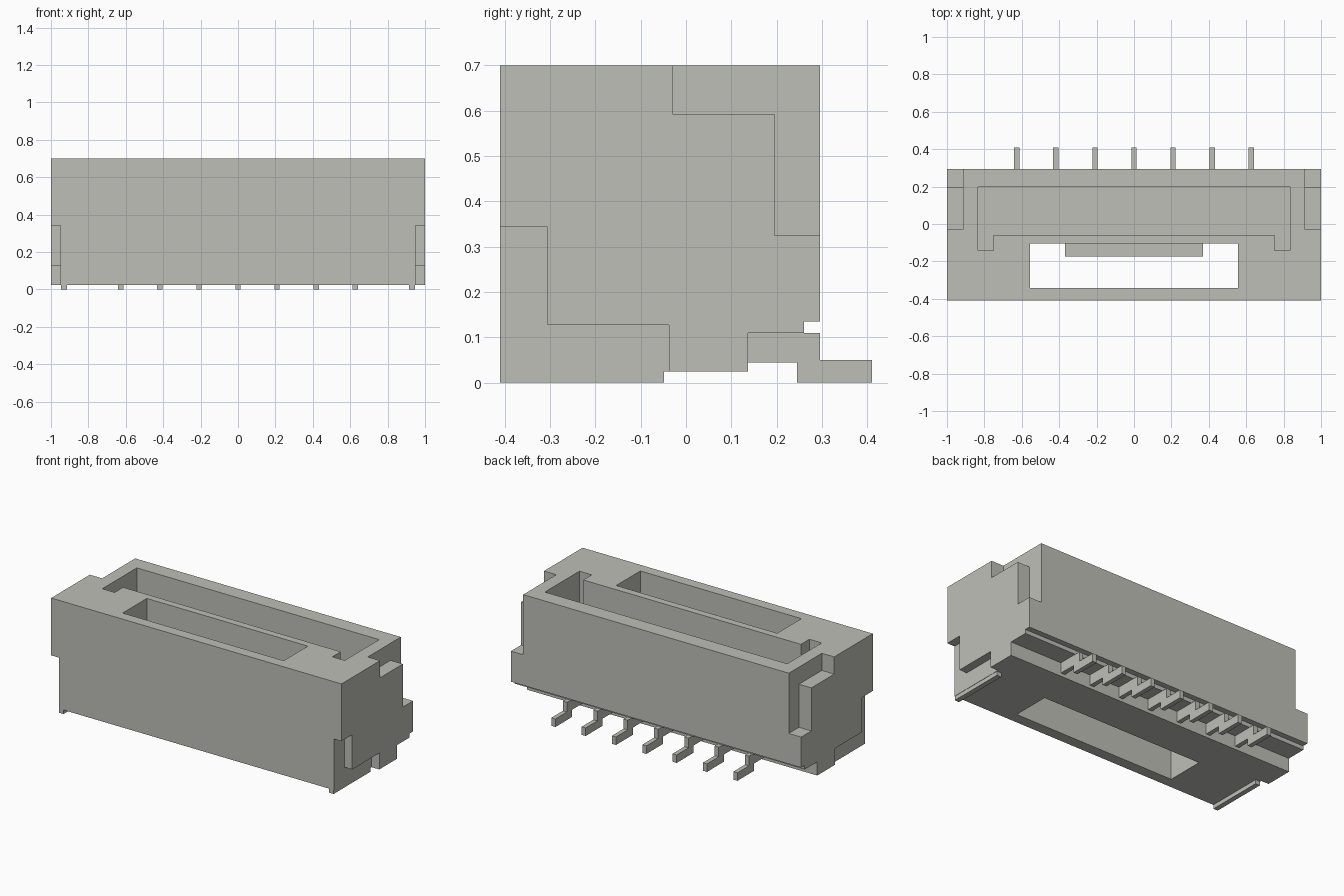
import bpy
import bmesh

if "Cube" in bpy.data.objects:
    bpy.data.objects.remove(bpy.data.objects["Cube"], do_unlink=True)

grey = bpy.data.materials.new("warm grey")
grey.use_nodes = True
colour = (0.52, 0.52, 0.48, 1)
grey.diffuse_color = colour
grey.node_tree.nodes["Principled BSDF"].inputs["Base Color"].default_value = colour


def prism(name, outline, lo, hi, axis):
    """Extrude an outline along x (points are y, z) or z (points are x, y)."""
    def place(p, t):
        return (t, p[0], p[1]) if axis == "x" else (p[0], p[1], t)
    bm = bmesh.new()
    a = [bm.verts.new(place(p, lo)) for p in outline]
    b = [bm.verts.new(place(p, hi)) for p in outline]
    bm.faces.new(a)
    bm.faces.new(b)
    for i in range(len(a)):
        j = (i + 1) % len(a)
        bm.faces.new((a[i], a[j], b[j], b[i]))
    bmesh.ops.recalc_face_normals(bm, faces=bm.faces)
    mesh = bpy.data.meshes.new(name)
    bm.to_mesh(mesh)
    bm.free()
    mesh.materials.append(grey)
    obj = bpy.data.objects.new(name, mesh)
    bpy.context.collection.objects.link(obj)
    return obj


def rect(x0, x1, y0, y1):
    return [(x0, y0), (x1, y0), (x1, y1), (x0, y1)]


def cut(target, cutter):
    mod = target.modifiers.new("cut", "BOOLEAN")
    mod.operation = "DIFFERENCE"
    mod.solver = "EXACT"
    mod.object = cutter
    bpy.context.view_layer.objects.active = target
    bpy.ops.object.modifier_apply(modifier=mod.name)
    bpy.data.objects.remove(cutter, do_unlink=True)


# Housing with the stepped underside at the rear
FRONT, BACK, TOP, BASE = -0.41, 0.295, 0.70, 0.025
housing = prism("housing", [
    (FRONT, BASE), (0.137, BASE), (0.137, 0.11), (0.26, 0.11),
    (0.26, 0.135), (BACK, 0.135), (BACK, TOP), (FRONT, TOP)], -1, 1, "x")

# Plug cavity with a keyway at each end
cavity = [(-0.835, 0.197), (-0.835, -0.143), (-0.75, -0.143), (-0.75, -0.06),
          (0.75, -0.06), (0.75, -0.143), (0.835, -0.143), (0.835, 0.197)]
cut(housing, prism("cavity_cutter", cavity, 0.2, 0.9, "z"))

# Latch window running right through
cut(housing, prism("window_cutter", rect(-0.555, 0.555, -0.343, -0.105), -0.2, 0.9, "z"))

# Stepped notches at both ends: upper rear and lower front
upper = [(-0.03, 0.9), (-0.03, 0.593), (0.195, 0.593), (0.195, 0.325),
         (0.5, 0.325), (0.5, 0.9)]
lower = [(-0.6, -0.2), (-0.038, -0.2), (-0.038, 0.127), (-0.305, 0.127),
         (-0.305, 0.343), (-0.6, 0.343)]
for outline, depth in ((upper, 0.915), (lower, 0.948)):
    for lo, hi in ((depth, 1.2), (-1.2, -depth)):
        cut(housing, prism("notch_cutter", outline, lo, hi, "x"))

# Latch ledge on the rear wall of the window
prism("latch_ledge", rect(-0.37, 0.37, -0.175, -0.1), 0.25, 0.5, "z")

# Solder tabs under the front corners
for side, lo, hi in (("left", 0.915, 0.946), ("right", -0.946, -0.915)):
    prism(side + "_solder_tab", rect(FRONT, -0.048, 0, BASE + 0.001), lo, hi, "x")

# Seven stepped contact pins
pin = [(0.135, 0.045), (0.245, 0.045), (0.245, 0), (0.41, 0),
       (0.41, 0.05), (BACK, 0.05), (BACK, 0.11), (0.135, 0.11)]
for i in range(7):
    x = (i - 3) * 0.209
    prism("contact_pin", pin, x - 0.014, x + 0.014, "x")
